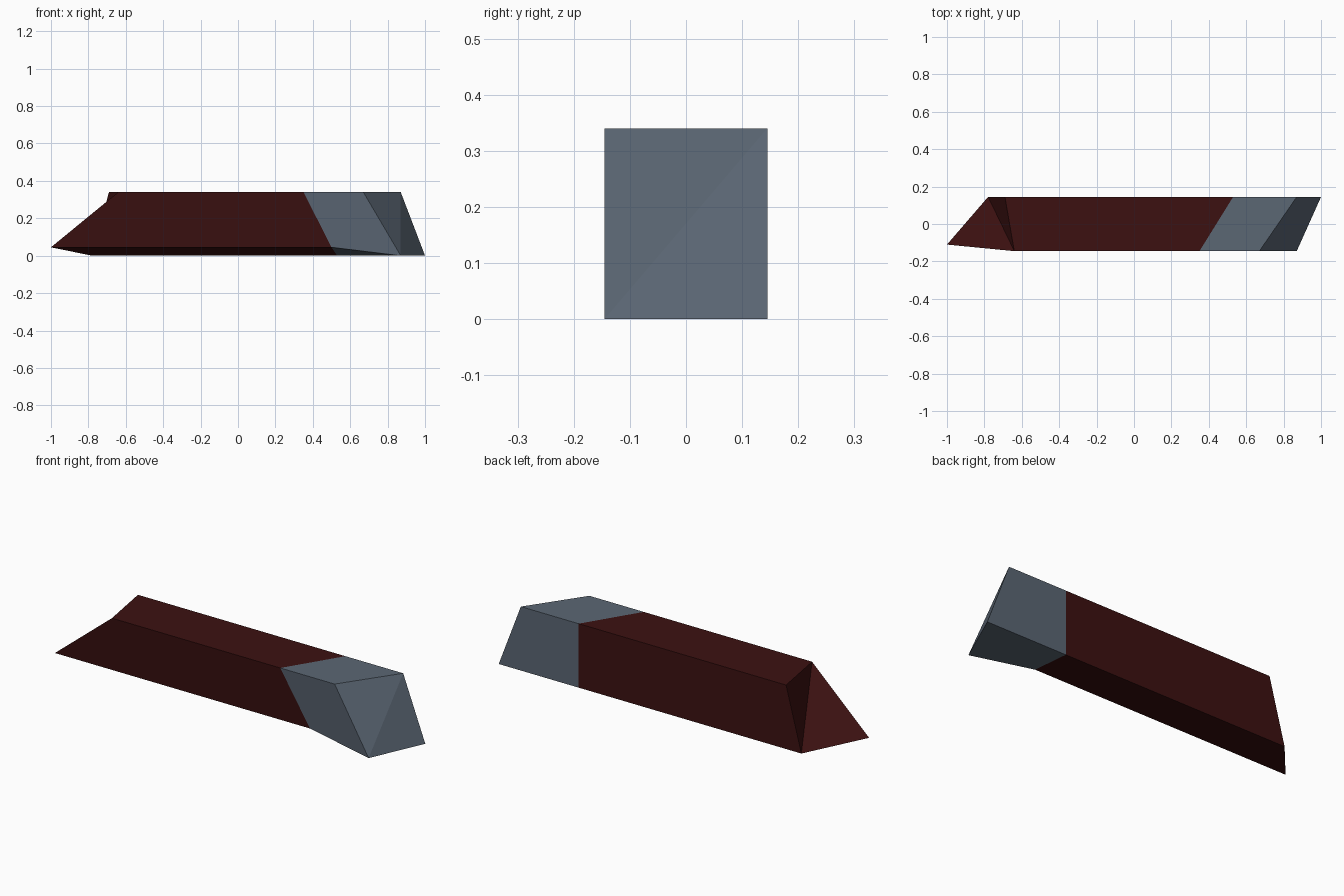
import bpy, bmesh

if "Cube" in bpy.data.objects:
    bpy.data.objects.remove(bpy.data.objects["Cube"])

H, W = 0.34, 0.145   # bar height and half width


def material(name, rgb):
    m = bpy.data.materials.new(name)
    m.diffuse_color = (*rgb, 1)
    m.use_nodes = True
    m.node_tree.nodes["Principled BSDF"].inputs["Base Color"].default_value = m.diffuse_color
    return m


def ring(front_top, back_top, back_bottom, front_bottom, y=-W, z=0.0):
    """Four-cornered cross-section; only the front bottom corner moves in y and z."""
    return [(front_top, -W, H), (back_top, W, H), (back_bottom, W, 0), (front_bottom, y, z)]


def loft(name, a, b, mat, end=None, end_tris=()):
    """Skin two rings and close one end with a folded pair of triangles."""
    bm = bmesh.new()
    ra, rb = [[bm.verts.new(p) for p in r] for r in (a, b)]
    for i in range(4):
        j = (i + 1) % 4
        bm.faces.new((ra[i], ra[j], rb[j], rb[i]))
    cap = ra if end == "left" else rb
    for tri in end_tris:
        bm.faces.new([cap[i] for i in tri])
    bmesh.ops.recalc_face_normals(bm, faces=bm.faces)
    # make sure the open shell faces outwards
    bm.faces.ensure_lookup_table()
    top = bm.faces[0]
    if top.normal.z < 0:
        bmesh.ops.reverse_faces(bm, faces=bm.faces)
    me = bpy.data.meshes.new(name)
    bm.to_mesh(me)
    bm.free()
    me.materials.append(mat)
    ob = bpy.data.objects.new(name, me)
    bpy.context.collection.objects.link(ob)
    return ob


red = material("dark red", (0.045, 0.0055, 0.0055))
grey = material("slate grey", (0.105, 0.135, 0.175))

left = ring(-0.64, -0.69, -0.78, -1.0, -0.11, 0.045)
seam = ring(0.35, 0.53, 0.53, 0.50, -0.11, 0.045)
right = ring(0.67, 0.87, 1.0, 0.87)

# red bar with a pointed left end
loft("bar_body", left, seam, red, "left", ((0, 1, 2), (0, 2, 3)))
# grey slanted right end
loft("bar_tip", seam, right, grey, "right", ((0, 1, 3), (1, 2, 3)))
